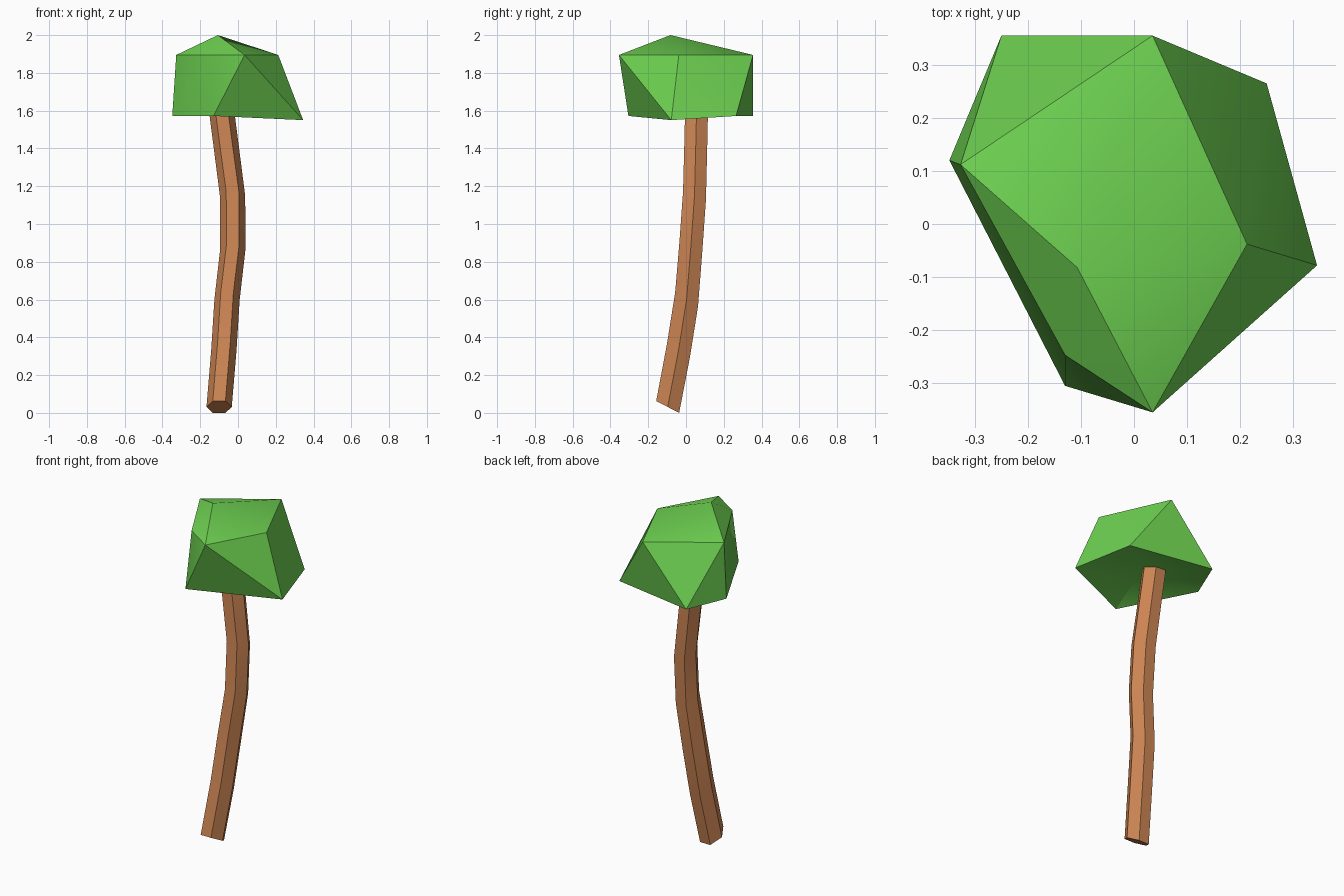
import bpy, bmesh, math

if "Cube" in bpy.data.objects:
    bpy.data.objects.remove(bpy.data.objects["Cube"])


def material(name, color):
    m = bpy.data.materials.new(name)
    m.diffuse_color = color
    m.use_nodes = True
    m.node_tree.nodes["Principled BSDF"].inputs["Base Color"].default_value = m.diffuse_color
    return m


def make_object(name, bm, mat):
    bmesh.ops.recalc_face_normals(bm, faces=bm.faces[:])
    mesh = bpy.data.meshes.new(name)
    bm.to_mesh(mesh)
    bm.free()
    mesh.materials.append(mat)
    ob = bpy.data.objects.new(name, mesh)
    bpy.context.collection.objects.link(ob)
    bpy.ops.object.select_all(action='DESELECT')
    ob.select_set(True)
    bpy.context.view_layer.objects.active = ob
    bpy.ops.object.shade_smooth_by_angle(angle=math.radians(30))
    return ob


# Trunk: bent six-sided tube, rings given as x, y, z and forward tilt
path = [(-0.10, -0.097, 0.033, 0.52), (-0.075, -0.04, 0.33, 0.6),
        (-0.058, 0.003, 0.60, 0.6), (-0.027, 0.025, 0.87, 0.4),
        (-0.029, 0.045, 1.15, 0.35), (-0.065, 0.052, 1.43, 0.1),
        (-0.10, 0.058, 1.70, 0.05)]
bm = bmesh.new()
rings = []
for x, y, z, tilt in path:
    ring = []
    for i in range(6):
        a = math.radians(60 * i)
        dy = 0.07 * math.sin(a)
        ring.append(bm.verts.new((x + 0.067 * math.cos(a), y + dy, z - tilt * dy)))
    rings.append(ring)
for low, high in zip(rings, rings[1:]):
    for i in range(6):
        j = (i + 1) % 6
        bm.faces.new((low[i], low[j], high[j], high[i]))
bm.faces.new(rings[0])
bm.faces.new(rings[-1])
trunk = make_object("trunk", bm, material("bark", (0.62, 0.24, 0.09, 1)))
low_z = min(v.co.z for v in trunk.data.vertices)
for v in trunk.data.vertices:
    if v.co.z < 0.1:
        v.co.z -= low_z

# Crown: distorted icosahedron with a pushed-in underside
upper_xy = [(0.035, -0.355), (0.213, -0.038), (0.035, 0.355),
            (-0.327, 0.112), (-0.13, -0.247)]
lower_pts = [(0.345, -0.078, 1.55), (0.25, 0.265, 1.572), (-0.25, 0.355, 1.572),
             (-0.348, 0.12, 1.572), (-0.13, -0.305, 1.572)]
bm = bmesh.new()
top = bm.verts.new((-0.107, -0.082, 2.0))
bottom = bm.verts.new((-0.07, -0.035, 1.655))
upper = [bm.verts.new((x, y, 1.895)) for x, y in upper_xy]
lower = [bm.verts.new(p) for p in lower_pts]
for i in range(5):
    j = (i + 1) % 5
    bm.faces.new((top, upper[i], upper[j]))
    bm.faces.new((upper[i], lower[i], upper[j]))
    bm.faces.new((lower[i], lower[j], upper[j]))
    bm.faces.new((bottom, lower[j], lower[i]))
make_object("leaf_crown", bm, material("leaves", (0.15, 0.62, 0.08, 1)))
